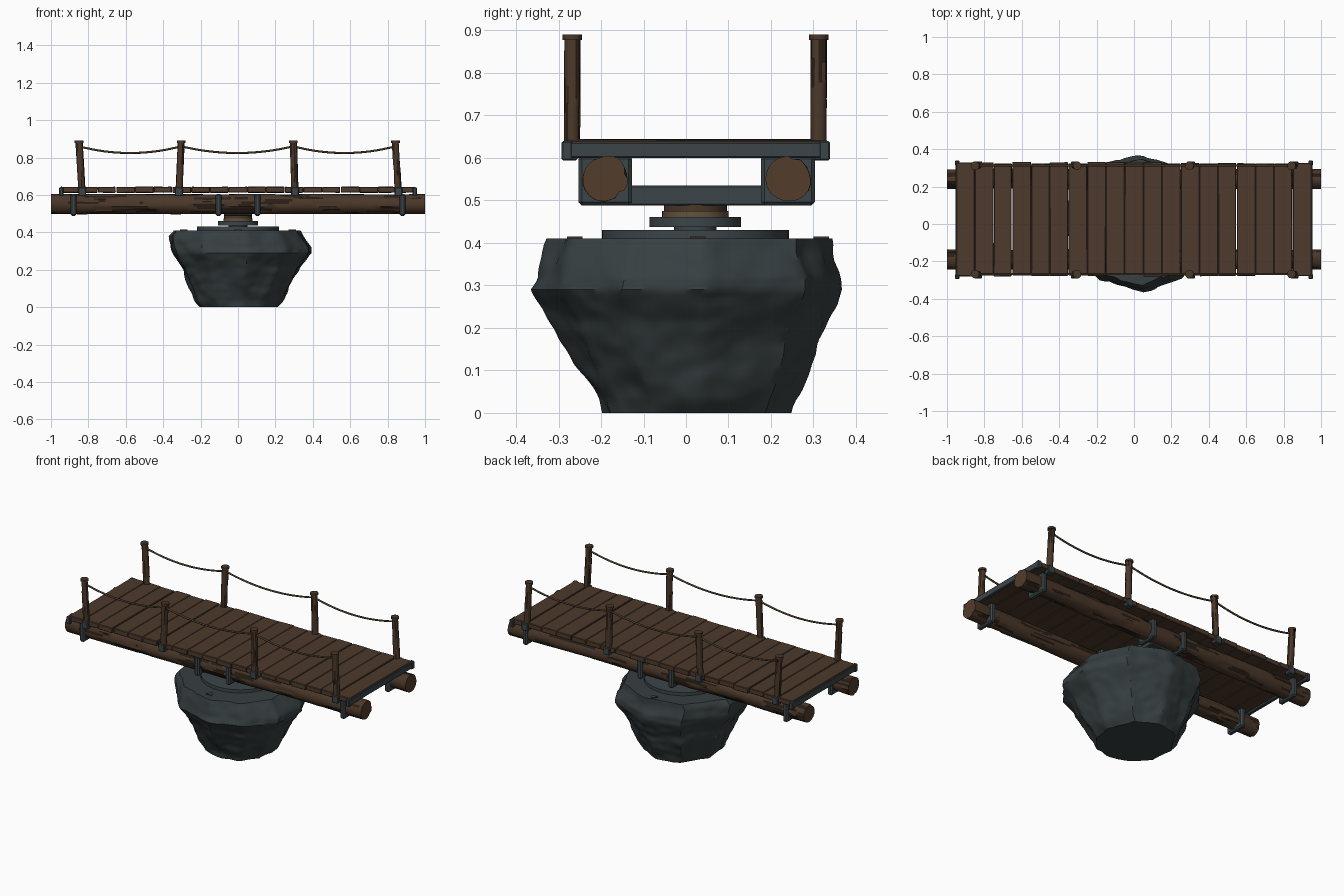
import bpy, bmesh, math, random
from mathutils import Vector, noise

random.seed(4)
old = bpy.data.objects.get("Cube")
if old:
    bpy.data.objects.remove(old, do_unlink=True)


def material(name, r, g, b, rough=0.8):
    m = bpy.data.materials.new(name)
    m.use_nodes = True
    m.diffuse_color = (r, g, b, 1)
    shader = next(n for n in m.node_tree.nodes if n.type == 'BSDF_PRINCIPLED')
    shader.inputs["Base Color"].default_value = (r, g, b, 1)
    shader.inputs["Roughness"].default_value = rough
    return m


PLANK = material("plank brown", .075, .042, .025)
LOG = material("log brown", .068, .038, .022)
BARK = material("dark bark", .022, .013, .008)
CUT = material("cut wood", .085, .046, .024)
METAL = material("grey iron", .046, .060, .066)
STONE = material("dark stone", .038, .050, .053)
ROPE = material("rope tan", .075, .052, .030)
BRONZE = material("pivot bronze", .13, .085, .045)


def finish(name, bm, mats, angle=35):
    bmesh.ops.recalc_face_normals(bm, faces=bm.faces[:])
    mesh = bpy.data.meshes.new(name)
    for f in bm.faces:
        f.smooth = True
    bm.to_mesh(mesh)
    bm.free()
    for m in mats:
        mesh.materials.append(m)
    mesh.set_sharp_from_angle(angle=math.radians(angle))
    obj = bpy.data.objects.new(name, mesh)
    bpy.context.collection.objects.link(obj)
    return obj


def box(name, low, high, mat, bevel=.004, warp=0):
    low, high = Vector(low), Vector(high)
    bm = bmesh.new()
    bmesh.ops.create_cube(bm, size=1)
    for v in bm.verts:
        v.co = (low + high) / 2 + v.co * (high - low)
        v.co += Vector(random.uniform(-warp, warp) for _ in "xyz")
    bmesh.ops.bevel(bm, geom=bm.edges[:], offset=bevel, segments=1, affect='EDGES')
    return finish(name, bm, [mat], 20)


def disc(name, x, y, low, high, radius, mat, sides=48):
    bm = bmesh.new()
    bmesh.ops.create_cone(bm, cap_ends=True, segments=sides, radius1=radius,
                          radius2=radius, depth=high - low)
    bmesh.ops.translate(bm, verts=bm.verts[:], vec=(x, y, (low + high) / 2))
    return finish(name, bm, [mat])


def loft(rings):
    """Skin closed rings of points and cap both ends."""
    bm = bmesh.new()
    rows = [[bm.verts.new(p) for p in ring] for ring in rings]
    n = len(rows[0])
    for a, b in zip(rows, rows[1:]):
        for i in range(n):
            j = (i + 1) % n
            bm.faces.new((a[i], a[j], b[j], b[i]))
    bm.faces.new(rows[0][::-1])
    bm.faces.new(rows[-1])
    return bm


def timber(name, start, end, radius, sides, steps, seed, rough):
    """Round timber with lengthwise bark grooves."""
    start, end = Vector(start), Vector(end)
    axis = end - start
    turn = axis.to_track_quat('Z', 'Y')

    def groove(t, a):
        return noise.noise(Vector((2.6 * math.cos(a), 2.6 * math.sin(a),
                                   t * axis.length * 5 + seed * 7)))

    rings = []
    for s in range(steps + 1):
        t = s / steps
        ring = []
        for i in range(sides):
            a = math.tau * i / sides
            lump = noise.noise(Vector((math.cos(a), math.sin(a), t * axis.length * 2 + seed)))
            r = radius * (1 + rough * lump - (rough if groove(t, a) > .3 else 0))
            ring.append(start + axis * t + turn @ Vector((r * math.cos(a), r * math.sin(a), 0)))
        rings.append(ring)
    bm = loft(rings)
    back = turn.inverted()
    for f in bm.faces:
        p = back @ (f.calc_center_median() - start)
        if len(f.verts) > 4:
            f.material_index = 2
        elif groove(p.z / axis.length, math.atan2(p.y, p.x)) > .32:
            f.material_index = 1
    return finish(name, bm, [LOG, BARK, CUT], 40)


# Stone base: one irregular outline stretched to bounds at each height
outline = [(1, .15), (.72, .75), (.13, 1), (-.55, .87), (-1, .3),
           (-.95, -.35), (-.52, -.8), (.13, -1), (.65, -.78), (.95, -.4)]
levels = [(0, -.2, .21, -.2, .25), (.03, -.23, .235, -.21, .26),
          (.21, -.3, .33, -.315, .335), (.29, -.345, .39, -.37, .37),
          (.32, -.36, .39, -.355, .37), (.38, -.365, .355, -.34, .345),
          (.41, -.34, .335, -.33, .345)]
rings = []
for lower, upper in zip(levels, levels[1:]):
    count = max(2, round((upper[0] - lower[0]) / .012))
    for s in range(count + (upper is levels[-1])):
        z, x0, x1, y0, y1 = (p + (q - p) * s / count for p, q in zip(lower, upper))
        ring = []
        for k, p in enumerate(outline):
            q = outline[(k + 1) % len(outline)]
            for i in range(10):
                u, v = (Vector(p).lerp(Vector(q), i / 10))
                point = Vector((u * (x1 if u > 0 else -x0), v * (y1 if v > 0 else -y0), z))
                bump = noise.noise(point * 9) * .012 + noise.noise(point * 24) * .007
                out = Vector((u, v, 0)).normalized()
                ring.append(point + out * bump)
        rings.append(ring)
finish("stone_base", loft(rings), [STONE], 40)

# Turntable between stone and bridge
MID = .022
disc("turntable_plate", 0, MID, .4, .43, .22, METAL)
disc("pivot_shaft", 0, MID, .42, .5, .05, METAL)
disc("lower_pivot_ring", 0, MID, .437, .461, .108, METAL)
disc("bronze_pivot_ring", 0, MID, .461, .475, .078, BRONZE)
disc("upper_pivot_ring", 0, MID, .475, .49, .074, LOG)
for k in range(4):
    a = math.tau * k / 4
    disc("direction_marker", .29 * math.cos(a), MID + .29 * math.sin(a),
         .405, .415, .024, METAL if k % 2 else LOG, 3)
box("pivot_crossbeam", (-.075, -.19, .488), (.075, .235, .535), METAL)

# Two long logs held in iron brackets
for seed, y in enumerate((-.19, .24)):
    timber("support_log", (-1, y, .551), (1, y, .551), .053, 24, 110, seed, .11)
    for x in (-.88, -.105, .105, .88):
        box("log_bracket", (x - .016, y - .063, .488), (x + .016, y + .063, .606), METAL, .008)

# Deck planks with a few open joints, and iron end bars
PLANKS = 19
for k in range(PLANKS):
    x = -.95 + k * .1
    right = x + (.096 if k in (2, 5, 14, 17) else .0995)
    box("deck_plank", (x, -.276 + random.uniform(-.005, .005), .612),
        (right, .327 + random.uniform(-.005, .005), .643), PLANK, .003, .0012)
for x in (-.945, .945):
    box("end_bar", (x - .01, -.285, .6), (x + .01, .332, .637), METAL, .003)
    for y in (-.28, .326):
        box("end_bar_tip", (x - .012, y - .013, .594), (x + .012, y + .013, .64), METAL)

# Rail posts, slightly leaning, with caps and iron brackets
posts = [(-.833, -.85), (-.316, -.304), (.305, .296), (.858, .842)]
for side, y in enumerate((-.268, .312)):
    out = -1 if y < 0 else 1
    for k, (foot, top) in enumerate(posts):
        timber("rail_post", (foot, y, .6), (top, y, .882), .019, 12, 24, k + side * 5 + 3, .1)
        disc("post_cap", top, y, .878, .89, .023, LOG, 12)
        box("post_bracket", (foot - .021, y + out * .005 - .018, .594),
            (foot + .021, y + out * .005 + .018, .64), METAL)

    # Sagging ropes between neighbouring posts
    for (_, a), (_, b) in zip(posts, posts[1:]):
        curve = bpy.data.curves.new("rail_rope", 'CURVE')
        curve.dimensions = '3D'
        curve.bevel_depth = .0055
        curve.bevel_resolution = 2
        spline = curve.splines.new('POLY')
        steps = 16
        spline.points.add(steps)
        for i, point in enumerate(spline.points):
            t = i / steps
            point.co = (a + (b - a) * t, y, .86 - .144 * t * (1 - t), 1)
        curve.materials.append(ROPE)
        bpy.context.collection.objects.link(bpy.data.objects.new("rail_rope", curve))
